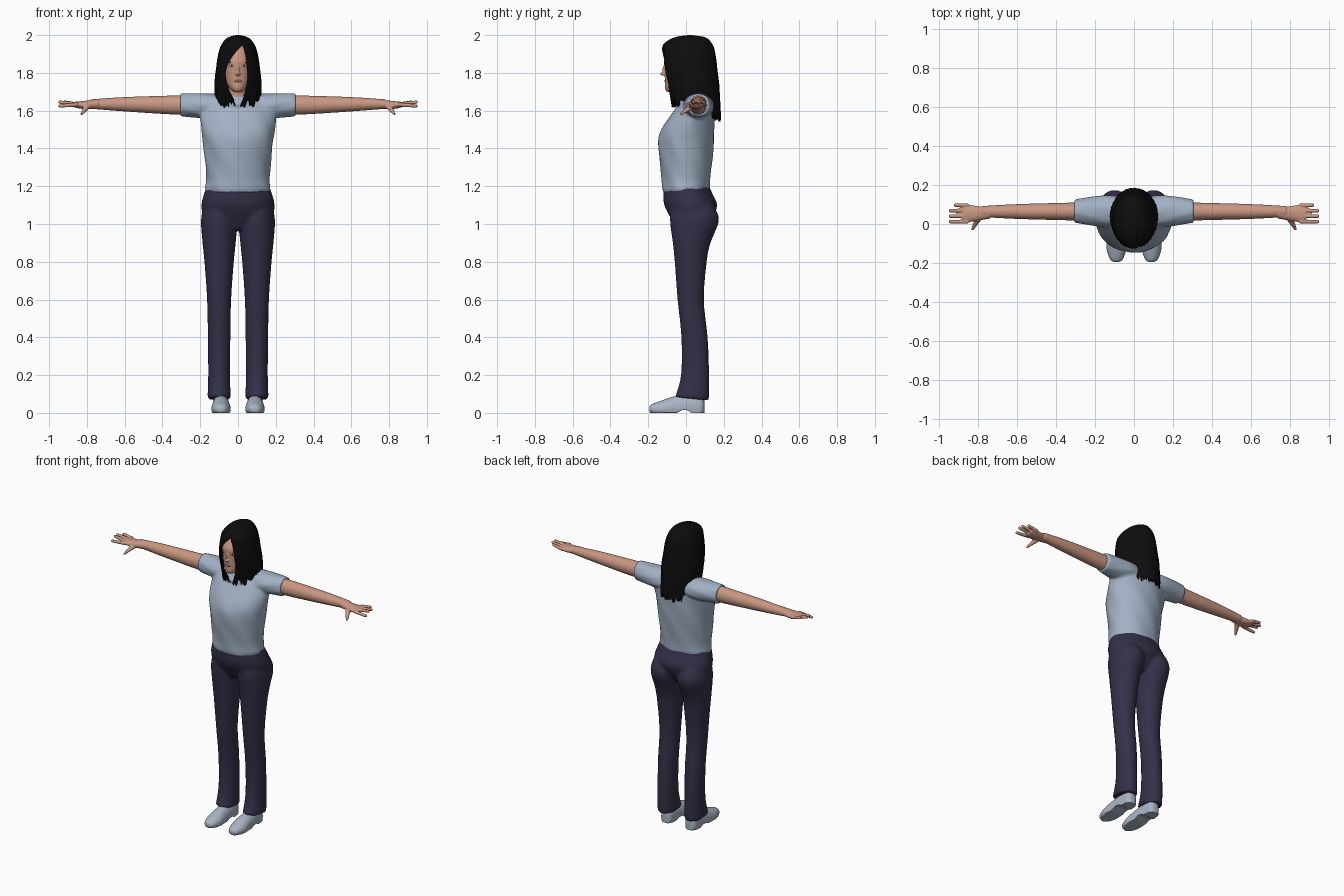
import bpy, bmesh, math, random
from mathutils import Matrix, Vector

random.seed(4)
if "Cube" in bpy.data.objects:
    bpy.data.objects.remove(bpy.data.objects["Cube"])


def material(name, *colour):
    m = bpy.data.materials.new(name)
    m.use_nodes = True
    m.diffuse_color = (*colour, 1)
    bsdf = m.node_tree.nodes["Principled BSDF"]
    bsdf.inputs["Base Color"].default_value = (*colour, 1)
    bsdf.inputs["Roughness"].default_value = .8
    return m


SKIN = material("skin", .58, .31, .22)
SHIRT = material("pale blue cloth", .36, .44, .55)
NAVY = material("navy cloth", .032, .03, .065)
HAIR = material("black hair", .004, .004, .004)
SHOE = material("pale grey leather", .4, .46, .55)
WHITE = material("eye white", .7, .68, .65)
BROWN = material("dark brown", .03, .015, .01)
LIP = material("lip pink", .45, .19, .16)


def smooth_rows(rows, steps=5):
    """Catmull-Rom interpolation of rows of numbers."""
    out = []
    last = len(rows) - 1
    for i in range(last):
        before, start = rows[max(i - 1, 0)], rows[i]
        end, after = rows[i + 1], rows[min(i + 2, last)]
        for s in range(steps):
            t = s / steps
            out.append([b + t / 2 * (c - a + t * (2*a - 5*b + 4*c - d + t * (3*(b - c) + d - a)))
                        for a, b, c, d in zip(before, start, end, after)])
    out.append(list(rows[-1]))
    return out


def loft(bm, axis, rows, at=0, mirror=False, sides=32, ripple=0, rule=None):
    """Oval rings along an axis; each row is position, second centre and two radii."""
    for sign in ((1, -1) if mirror else (1,)):
        rings = []
        for t, centre, ra, rb in smooth_rows(rows):
            ring = []
            for k in range(sides):
                th = math.tau * k / sides
                wave = 1 + ripple * math.sin(7 * th + 30 * t)
                u = at + ra * wave * math.cos(th)
                v = centre + rb * wave * math.sin(th)
                p = Vector({"x": (t, u, v), "y": (u, t, v), "z": (u, v, t)}[axis])
                if rule:
                    p.z = rule(p)
                p.x *= sign
                ring.append(bm.verts.new(p))
            rings.append(ring)
        for ring, following in zip(rings, rings[1:]):
            for k in range(sides):
                n = (k + 1) % sides
                bm.faces.new((ring[k], ring[n], following[n], following[k]))
        bm.faces.new(rings[0])
        bm.faces.new(rings[-1])


def ball(bm, centre, size, mirror=False, tilt=0):
    for sign in ((1, -1) if mirror else (1,)):
        place = Matrix.Translation((sign * centre[0], *centre[1:]))
        turn = Matrix.Rotation(sign * tilt, 4, "Y")
        bmesh.ops.create_uvsphere(bm, u_segments=20, v_segments=12, radius=1,
                                  matrix=place @ turn @ Matrix.Diagonal((*size, 1)))


def finish(bm, name, mat, voxel=0, relax=0):
    bmesh.ops.recalc_face_normals(bm, faces=bm.faces)
    me = bpy.data.meshes.new(name)
    bm.to_mesh(me)
    bm.free()
    ob = bpy.data.objects.new(name, me)
    bpy.context.collection.objects.link(ob)
    me.materials.append(mat)
    for p in me.polygons:
        p.use_smooth = True
    if voxel:
        merge = ob.modifiers.new("merge", "REMESH")
        merge.mode, merge.voxel_size, merge.use_smooth_shade = "VOXEL", voxel, True
        ob.modifiers.new("relax", "SMOOTH").iterations = relax
    return ob


# Trousers: hips and two legs with a slanted hem
def hem(p):
    return p.z - .16 * (p.y - .03) * max(0, 1 - p.z * 5)


bm = bmesh.new()
loft(bm, "z", [(.97, .03, .11, .07), (1.03, .03, .18, .11), (1.1, .025, .194, .14),
               (1.16, .01, .18, .13), (1.21, 0, .163, .118)])
loft(bm, "z", [(.075, .032, .062, .09), (.2, .048, .058, .075), (.4, .045, .06, .07),
               (.6, .025, .064, .07), (.8, .025, .078, .085), (.9, .03, .088, .1),
               (1.02, .045, .096, .13), (1.1, .035, .08, .11)],
     at=.1, mirror=True, rule=hem)
finish(bm, "trousers", NAVY, voxel=.009, relax=6)

# Shirt: torso, short sleeves and collar
bm = bmesh.new()
loft(bm, "z", [(1.165, 0, .165, .12), (1.19, 0, .173, .126), (1.25, 0, .168, .13),
               (1.42, 0, .184, .147), (1.5, .01, .195, .14), (1.58, .036, .2, .115),
               (1.64, .055, .185, .09), (1.69, .065, .12, .055)],
     sides=56, ripple=.012)
loft(bm, "x", [(.05, 1.625, .07, .06), (.15, 1.625, .082, .066), (.305, 1.63, .06, .061)],
     at=.066, mirror=True, ripple=.02)
loft(bm, "z", [(1.63, .02, .095, .085), (1.695, .035, .062, .055)])
finish(bm, "shirt", SHIRT, voxel=.008, relax=4)

# Arms, then hands with four spread fingers and a thumb
bm = bmesh.new()
loft(bm, "x", [(.24, 1.63, .048, .052), (.35, 1.63, .045, .05), (.6, 1.634, .038, .038),
               (.78, 1.635, .028, .025)], at=.064, mirror=True)
loft(bm, "x", [(.74, 1.635, .026, .026), (.83, 1.63, .042, .02), (.88, 1.634, .044, .012)],
     at=.054, mirror=True)
for finger in range(4):
    tip = .95 - (.025 if finger == 3 else 0)
    height = 1.645 - (.02 if finger == 0 else 0)
    loft(bm, "x", [(.85, 1.633, .011, .011), (tip - .01, height, .009, .009),
                   (tip, height, .004, .004)],
         at=.012 + .028 * finger, mirror=True, sides=12)
for step in range(9):
    t = step / 8
    radius = .018 - .01 * t
    ball(bm, (.795 + .033 * t, .035 - .06 * t, 1.625 - .042 * t),
         (radius, radius, radius * .85), mirror=True)
finish(bm, "arms", SKIN, voxel=.004, relax=3)

# Head, neck and nose
bm = bmesh.new()
loft(bm, "z", [(1.7, -.07, .022, .032), (1.72, -.05, .045, .062), (1.76, -.02, .068, .092),
               (1.82, -.005, .082, .108), (1.88, 0, .084, .112), (1.975, .015, .04, .06)])
loft(bm, "z", [(1.62, .02, .065, .075), (1.68, .02, .052, .055), (1.77, 0, .05, .055)])
ball(bm, (0, -.117, 1.795), (.013, .02, .01))
ball(bm, (0, -.111, 1.815), (.009, .014, .03))
finish(bm, "head", SKIN, voxel=.004, relax=3)

# Face details, mirrored across the middle
for name, mat, place, size, tilt in (
        ("eyes", WHITE, (.032, -.1, 1.838), (.014, .007, .006), 0),
        ("irises", BROWN, (.032, -.105, 1.838), (.005, .004, .005), 0),
        ("brows", BROWN, (.034, -.102, 1.857), (.019, .004, .003), .1),
        ("lips", LIP, (.007, -.109, 1.757), (.014, .006, .006), .1)):
    bm = bmesh.new()
    ball(bm, place, size, mirror=True, tilt=tilt)
    finish(bm, name, mat)

# Hair: a curtain wrapped round the head, open at the face, ragged at the bottom
# Each row is height, centre, width, depth, left and right edge angles
hair_rows = smooth_rows([(2, .02, .01, .01, .3, .3), (1.987, .02, .055, .085, .3, .3),
                         (1.95, .01, .087, .13, .3, .28), (1.9, .015, .104, .14, .4, -.2),
                         (1.82, .02, .116, .145, .45, -.6), (1.74, .035, .124, .14, .4, -.5),
                         (1.64, .055, .12, .13, .1, -.15)])
columns = 120
ragged = [random.uniform(-.028, .022) for _ in range(columns + 1)]
bm = bmesh.new()
grid = []
for z, centre, width, depth, left, right in hair_rows:
    line = []
    for k in range(columns + 1):
        th = left + (math.tau + right - left) * k / columns
        back = math.sqrt(max(0, -math.cos(th)))
        drop = max(0, 1.74 - z) * 10 * (.075 * back - ragged[k])
        strand = 1 + .01 * math.sin(k * 1.6) * min(1, (2 - z) * 10)
        line.append(bm.verts.new((width * strand * math.sin(th),
                                  centre - depth * strand * math.cos(th), z - drop)))
    grid.append(line)
for line, following in zip(grid, grid[1:]):
    for k in range(columns):
        bm.faces.new((line[k], following[k], following[k + 1], line[k + 1]))
bm.faces.new(grid[0][:-1])
hair = finish(bm, "hair", HAIR)
shell = hair.modifiers.new("thickness", "SOLIDIFY")
shell.thickness, shell.offset = .008, -1


# Shoes: flat sole with a raised arch in front of the heel
def sole(p):
    return max(p.z, .014 if -.045 < p.y < .02 else 0)


bm = bmesh.new()
loft(bm, "y", [(-.194, .02, .015, .014), (-.18, .02, .033, .026), (-.13, .02, .05, .045),
               (-.07, .025, .049, .06), (.05, .03, .042, .08), (.085, .03, .035, .07),
               (.097, .03, .018, .045)], at=.09, mirror=True, rule=sole)
shoes = finish(bm, "shoes", SHOE)
bpy.context.view_layer.objects.active = shoes
shoes.select_set(True)
bpy.ops.object.shade_smooth_by_angle(angle=math.radians(45))
shoes.select_set(False)
